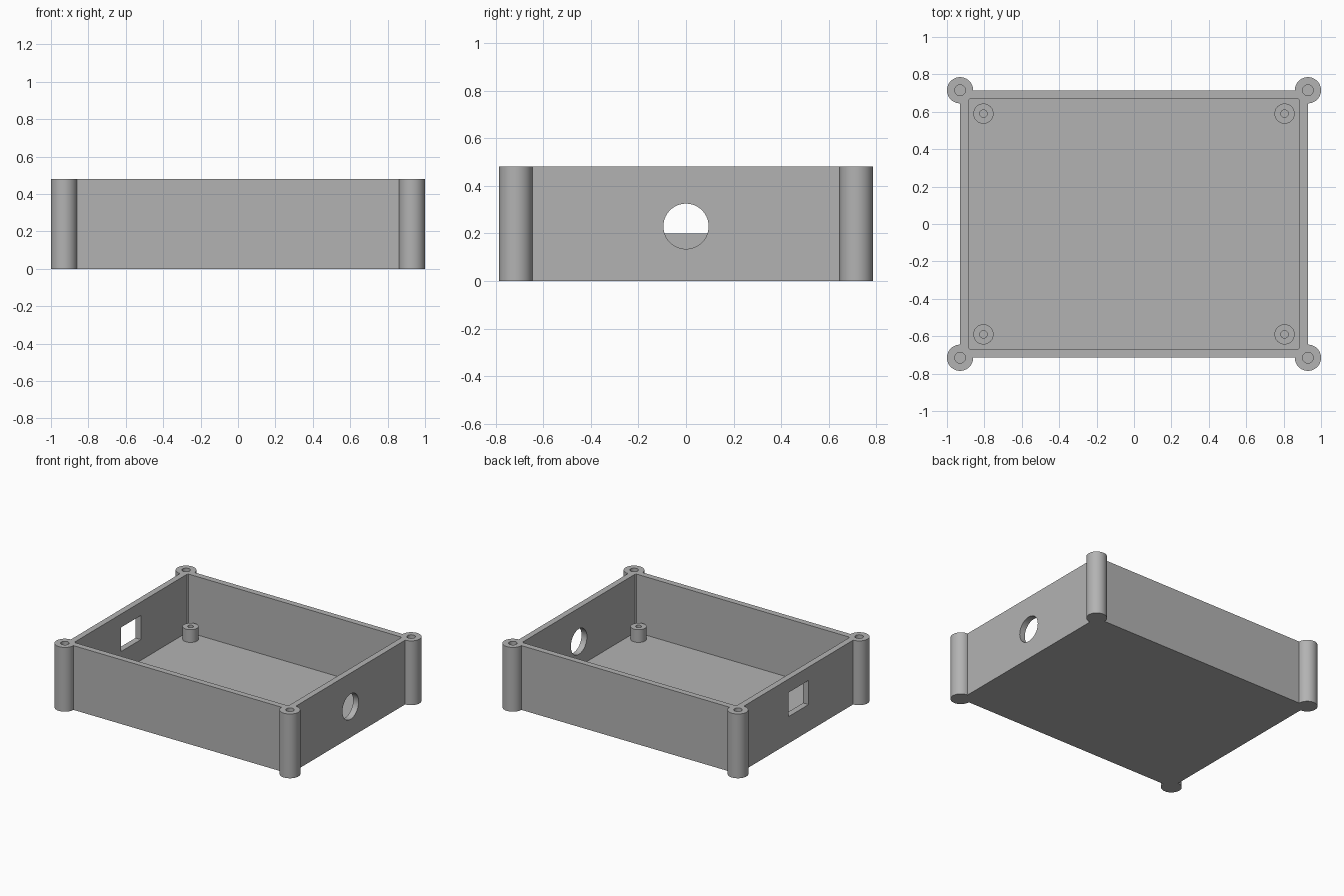
import bpy, math

if "Cube" in bpy.data.objects:
    bpy.data.objects.remove(bpy.data.objects["Cube"])

grey = bpy.data.materials.new("grey_plastic")
grey.diffuse_color = (0.45, 0.45, 0.45, 1)
grey.use_nodes = True
grey.node_tree.nodes["Principled BSDF"].inputs["Base Color"].default_value = grey.diffuse_color

HEIGHT, FLOOR = 0.48, 0.045
POST_X, POST_Y = 0.93, 0.715
STAND_X, STAND_Y, STAND_TOP = 0.805, 0.59, 0.14


def box(name, x0, x1, y0, y1, z0, z1):
    bpy.ops.mesh.primitive_cube_add(size=1, location=((x0 + x1) / 2, (y0 + y1) / 2, (z0 + z1) / 2))
    ob = bpy.context.object
    ob.name = name
    ob.scale = (x1 - x0, y1 - y0, z1 - z0)
    bpy.ops.object.transform_apply(location=True, rotation=True, scale=True)
    ob.data.materials.append(grey)
    return ob


def cylinder(name, x, y, z0, z1, r, sides=64, rot=(0, 0, 0)):
    bpy.ops.mesh.primitive_cylinder_add(vertices=sides, radius=r, depth=z1 - z0,
                                        location=(x, y, (z0 + z1) / 2), rotation=rot)
    ob = bpy.context.object
    ob.name = name
    bpy.ops.object.transform_apply(location=True, rotation=True, scale=True)
    ob.data.materials.append(grey)
    return ob


def combine(target, tool, operation):
    bpy.context.view_layer.objects.active = target
    mod = target.modifiers.new(operation.lower(), 'BOOLEAN')
    mod.operation, mod.solver, mod.object = operation, 'EXACT', tool
    bpy.ops.object.modifier_apply(modifier=mod.name)
    bpy.data.objects.remove(tool, do_unlink=True)


corners = [(sx, sy) for sx in (-1, 1) for sy in (-1, 1)]

# open tray
body = box("enclosure_body", -POST_X, POST_X, -POST_Y, POST_Y, 0, HEIGHT)
combine(body, box("cavity", -0.885, 0.885, -0.67, 0.67, FLOOR, HEIGHT + 0.1), 'DIFFERENCE')

# corner screw posts with blind holes
for sx, sy in corners:
    x, y = sx * POST_X, sy * POST_Y
    combine(body, cylinder("corner_post", x, y, 0, HEIGHT, 0.07), 'UNION')
    combine(body, cylinder("post_hole", x, y, FLOOR, HEIGHT + 0.1, 0.029, 32), 'DIFFERENCE')

# board standoffs inside
for sx, sy in corners:
    x, y = sx * STAND_X, sy * STAND_Y
    combine(body, cylinder("standoff", x, y, FLOOR / 2, STAND_TOP, 0.054, 48), 'UNION')
    combine(body, cylinder("standoff_hole", x, y, FLOOR, STAND_TOP + 0.1, 0.02, 32), 'DIFFERENCE')

# round cable hole on the right, rectangular port on the left
combine(body, cylinder("cable_hole", 0.91, 0, 0.13, 0.33, 0.095, 64, (0, math.pi / 2, 0)), 'DIFFERENCE')
combine(body, box("port", -1.0, -0.8, -0.118, 0.118, 0.2, 0.38), 'DIFFERENCE')

# smooth round surfaces, sharp edges
bpy.ops.object.select_all(action='DESELECT')
body.select_set(True)
bpy.context.view_layer.objects.active = body
bpy.ops.object.shade_smooth_by_angle(angle=math.radians(30))
